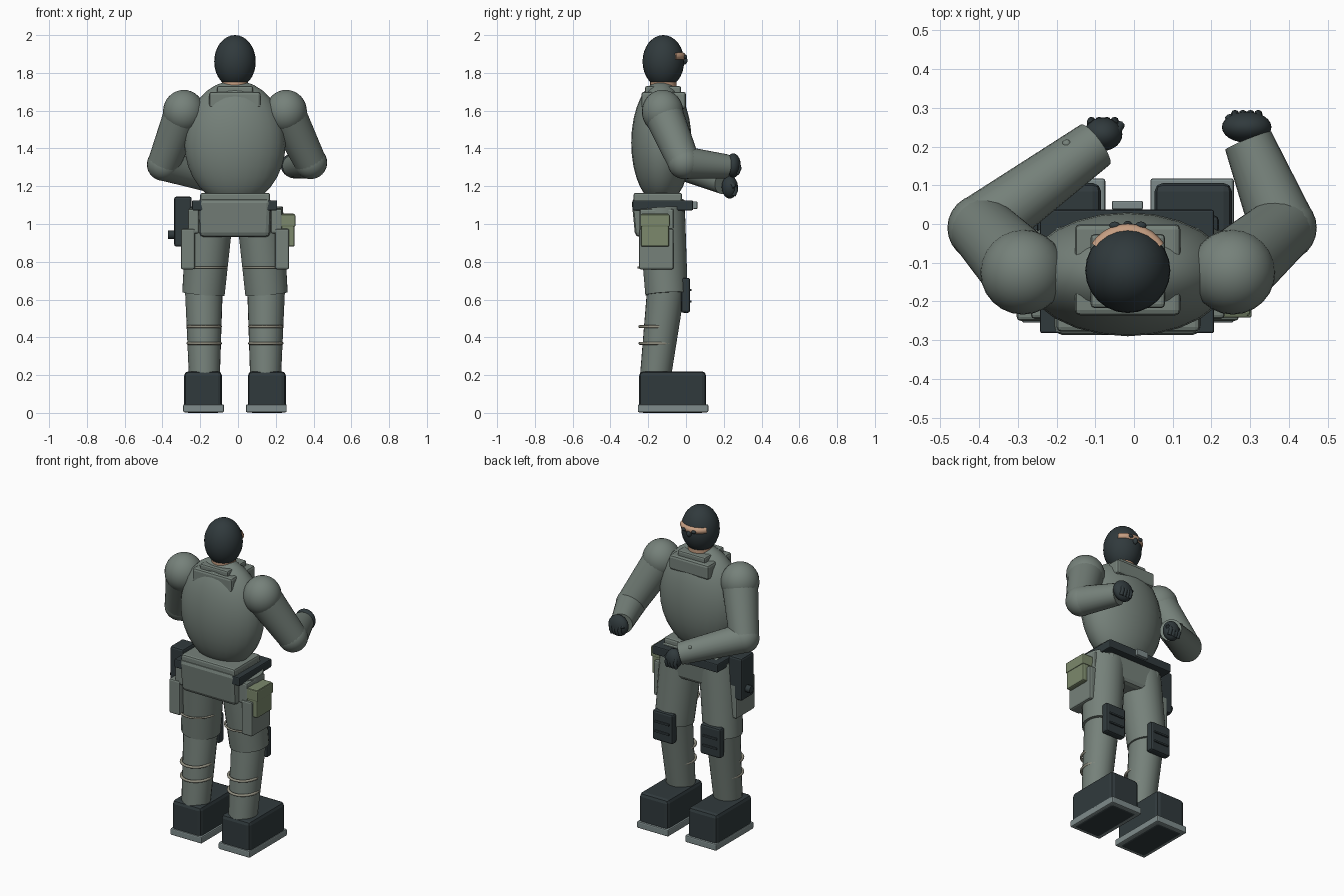
import bpy, bmesh, math
from mathutils import Vector, Matrix

if "Cube" in bpy.data.objects:
    bpy.data.objects.remove(bpy.data.objects["Cube"])

CX = -0.016  # body mirror plane


def mat(name, rgb):
    m = bpy.data.materials.new(name)
    m.diffuse_color = (*rgb, 1)
    m.use_nodes = True
    m.node_tree.nodes["Principled BSDF"].inputs["Base Color"].default_value = m.diffuse_color
    return m


CLOTH = mat("cloth", (0.18, 0.22, 0.195))
DARK = mat("dark", (0.03, 0.042, 0.046))
SOLE = mat("sole", (0.21, 0.26, 0.26))
SKIN = mat("skin", (0.56, 0.34, 0.22))
GREEN = mat("green", (0.20, 0.25, 0.15))
TAN = mat("tan", (0.30, 0.29, 0.23))


def finish(bm, name, m, smooth=True):
    me = bpy.data.meshes.new(name)
    bm.to_mesh(me)
    bm.free()
    me.materials.append(m)
    if smooth:
        me.polygons.foreach_set("use_smooth", [True] * len(me.polygons))
        me.set_sharp_from_angle(angle=math.radians(40))
    ob = bpy.data.objects.new(name, me)
    bpy.context.collection.objects.link(ob)
    return ob


def box(name, lo, hi, m, bevel=0.01, bottom=(1, 1)):
    """Bevelled box between two corners; 'bottom' scales the lower face."""
    lo, hi = Vector(lo), Vector(hi)
    c, s = (lo + hi) / 2, hi - lo
    bm = bmesh.new()
    bmesh.ops.create_cube(bm, size=1)
    for v in bm.verts:
        if v.co.z < 0:
            v.co.x *= bottom[0]
            v.co.y *= bottom[1]
        v.co = Vector((v.co.x * s.x, v.co.y * s.y, v.co.z * s.z)) + c
    ob = finish(bm, name, m, False)
    b = ob.modifiers.new("bevel", 'BEVEL')
    b.width, b.segments = bevel, 2
    return ob


def ball(name, c, r, m, rot=None):
    bm = bmesh.new()
    bmesh.ops.create_uvsphere(bm, u_segments=24, v_segments=16, radius=1)
    M = Matrix.Translation(c) @ (rot or Matrix()) @ Matrix.Diagonal((*r, 1))
    bmesh.ops.transform(bm, matrix=M, verts=bm.verts)
    return finish(bm, name, m)


def limb(name, a, b, ra, rb, m, segs=24):
    a, b = Vector(a), Vector(b)
    d = b - a
    bm = bmesh.new()
    bmesh.ops.create_cone(bm, cap_ends=True, segments=segs, radius1=ra, radius2=rb, depth=d.length)
    M = Matrix.Translation((a + b) / 2) @ d.to_track_quat('Z', 'Y').to_matrix().to_4x4()
    bmesh.ops.transform(bm, matrix=M, verts=bm.verts)
    return finish(bm, name, m)


def tube(name, pts, r, m, cyclic=False):
    cu = bpy.data.curves.new(name, 'CURVE')
    cu.dimensions = '3D'
    cu.bevel_depth, cu.bevel_resolution, cu.use_fill_caps = r, 2, True
    sp = cu.splines.new('POLY')
    sp.points.add(len(pts) - 1)
    for p, q in zip(sp.points, pts):
        p.co = (*q, 1)
    sp.use_cyclic_u = cyclic
    cu.materials.append(m)
    ob = bpy.data.objects.new(name, cu)
    bpy.context.collection.objects.link(ob)


def ring(name, c, rx, ry, r, m):
    a = [i * math.tau / 28 for i in range(28)]
    tube(name, [(c[0] + rx * math.cos(t), c[1] + ry * math.sin(t), c[2]) for t in a], r, m, True)


# Head with masked face opening
ball("hooded_head", (CX, -0.12, 1.86), (0.11, 0.11, 0.14), DARK)
arc = [math.radians(35 + 11 * i) for i in range(11)]
tube("eye_opening", [(CX + 0.094 * math.cos(t), -0.12 + 0.1 * math.sin(t), 1.888) for t in arc], 0.021, SKIN)
for s in (-1, 1):
    ball("eye", (CX + s * 0.034, -0.004, 1.885), (0.014, 0.01, 0.01), DARK)
ball("nose", (CX, -0.008, 1.865), (0.014, 0.016, 0.02), DARK)

# Neck and collar
limb("neck", (CX, -0.12, 1.66), (CX, -0.12, 1.78), 0.07, 0.07, SKIN)
box("collar_upper", (-0.112, -0.217, 1.68), (0.08, -0.026, 1.73), CLOTH)
box("collar_lower", (-0.153, -0.236, 1.61), (0.12, 0.0, 1.70), CLOTH, 0.014)

# Torso, waist, belt, pelvis
ball("torso", (CX, -0.13, 1.43), (0.268, 0.16, 0.33), CLOTH)
box("waist", (-0.2, -0.278, 1.10), (0.17, -0.02, 1.165), CLOTH, 0.012)
box("belt", (-0.243, -0.282, 1.072), (0.207, 0.037, 1.125), DARK, 0.006)
box("buckle", (-0.057, 0.037, 1.08), (0.023, 0.06, 1.12), SOLE, 0.004)
box("pelvis", (-0.212, -0.289, 0.93), (0.178, 0.0, 1.135), CLOTH, 0.025, (0.96, 0.86))

# Legs, mirrored
for s in (-1, 1):
    def P(dx, y, z):
        return (CX + s * dx, y, z)

    def sbox(name, d, y, z, m, bevel=0.01):
        xs = sorted((CX + s * d[0], CX + s * d[1]))
        return box(name, (xs[0], y[0], z[0]), (xs[1], y[1], z[1]), m, bevel)

    limb("thigh", P(0.13, -0.13, 1.08), P(0.167, -0.103, 0.63), 0.125, 0.113, CLOTH)
    limb("shin", P(0.165, -0.103, 0.68), P(0.162, -0.162, 0.19), 0.101, 0.082, CLOTH)
    ring("thigh_strap", P(0.155, -0.13, 0.77), 0.108, 0.122, 0.006, TAN)
    for z in (0.457, 0.368):
        ring("shin_strap", P(0.163, -0.152, z), 0.086, 0.092, 0.008, TAN)
    sbox("knee_pad", (0.095, 0.235), (-0.026, 0.022), (0.53, 0.715), DARK, 0.012)
    for z in (0.65, 0.59):
        sbox("knee_pad_rib", (0.115, 0.215), (0.015, 0.03), (z - 0.006, z + 0.006), DARK, 0.003)
    sbox("boot", (0.069, 0.269), (-0.248, 0.106), (0.0, 0.22), DARK, 0.022)
    sbox("sole", (0.058, 0.274), (-0.255, 0.118), (0.003, 0.045), SOLE, 0.007)
    sbox("boot_tread", (0.09, 0.245), (-0.222, 0.085), (0.0, 0.02), DARK, 0.003)
    sbox("thigh_pouch", (0.212, 0.287), (-0.25, -0.065), (0.76, 0.975), CLOTH)
    sbox("pouch_hanger", (0.19, 0.25), (-0.245, -0.065), (0.95, 1.08), CLOTH)
    ball("shoulder", P(0.271, -0.124, 1.595), (0.11, 0.11, 0.115), CLOTH)

# Hip gear
box("green_pouch", (0.21, -0.238, 0.88), (0.30, -0.09, 1.055), GREEN, 0.008)
box("green_pouch_flap", (0.21, -0.242, 0.985), (0.304, -0.086, 1.05), GREEN, 0.006)
box("holster", (-0.338, -0.19, 0.88), (-0.245, -0.065, 1.145), DARK, 0.012)
limb("holster_grip", (-0.37, -0.12, 0.943), (-0.30, -0.12, 0.943), 0.022, 0.022, DARK, 12)

# Arms: elbow, wrist, hand centre, hand radii
arms = [((-0.395, -0.01, 1.315), (-0.1, 0.205, 1.22), (-0.08, 0.232, 1.195), (0.05, 0.043, 0.06)),
        ((0.385, -0.01, 1.325), (0.295, 0.215, 1.305), (0.291, 0.25, 1.31), (0.064, 0.04, 0.064))]
for s, (elbow, wrist, hand, hr) in zip((-1, 1), arms):
    shoulder = (CX + s * 0.275, -0.118, 1.58)
    limb("upper_arm", shoulder, elbow, 0.103, 0.085, CLOTH)
    ball("elbow", elbow, (0.087, 0.087, 0.087), CLOTH)
    limb("forearm", elbow, wrist, 0.086, 0.064, CLOTH)
    ball("gloved_hand", hand, hr, DARK)
    # Curled fingers and thumb
    h = Vector(hand)
    for i in range(4):
        x = h.x + (i - 1.5) * 0.02
        tube("finger", [(x, h.y + 0.022, h.z + 0.015), (x, h.y + 0.034, h.z - 0.015),
                        (x, h.y + 0.02, h.z - 0.045)], 0.011, DARK)
    tube("thumb", [(h.x - s * 0.03, h.y, h.z + 0.03), (h.x - s * 0.045, h.y + 0.025, h.z)], 0.012, DARK)
    # Cuff stud
    mid = Vector(elbow).lerp(Vector(wrist), 0.75)
    ball("cuff_stud", mid + Vector((0, 0.055, 0.035)), (0.012, 0.012, 0.012), CLOTH)
